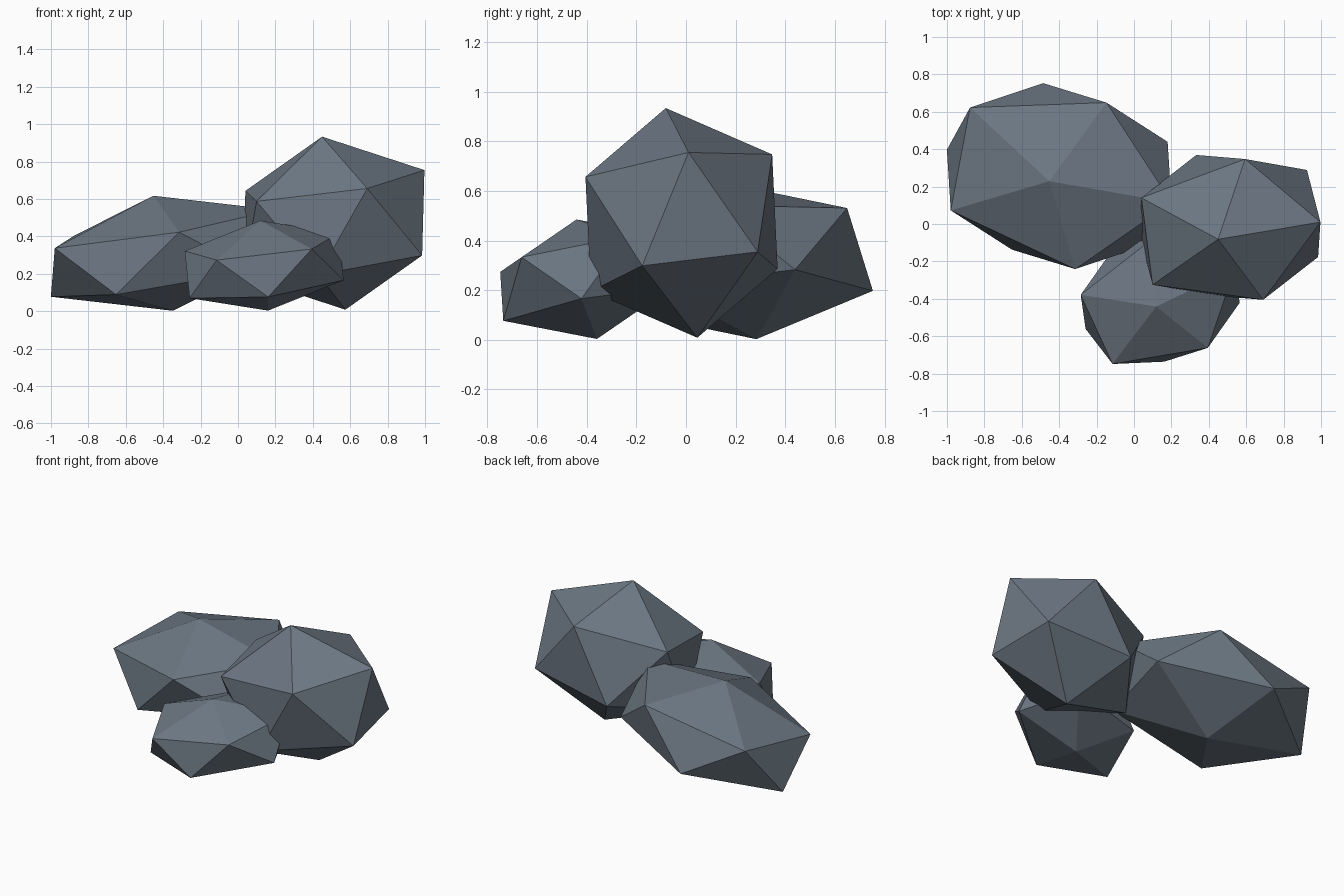
import bpy

# Remove the default cube
cube = bpy.data.objects.get("Cube")
if cube:
    bpy.data.objects.remove(cube, do_unlink=True)

# Single slate colour
slate = bpy.data.materials.new("slate_grey")
colour = (0.15, 0.185, 0.225, 1.0)
slate.diffuse_color = colour
slate.use_nodes = True
bsdf = slate.node_tree.nodes["Principled BSDF"]
bsdf.inputs["Base Color"].default_value = colour
bsdf.inputs["Roughness"].default_value = 0.9

# Every rock shares the same lean and differs in turn
TILT_X, TILT_Y = 0.12, -0.148


def add_rock(name, centre, radii, turn):
    """Faceted boulder: a stretched, tilted icosahedron."""
    bpy.ops.mesh.primitive_ico_sphere_add(
        subdivisions=1, radius=1.0, location=centre,
        rotation=(TILT_X, TILT_Y, turn))
    rock = bpy.context.object
    rock.name = name
    rock.data.name = name
    rock.scale = radii
    rock.data.materials.append(slate)
    bpy.ops.object.shade_flat()
    return rock


# Wide boulder at the back, tall one on the left, low one in front
add_rock("wide_back_rock", (-0.40, 0.256, 0.31), (0.72, 0.536, 0.313), -0.203)
add_rock("tall_left_rock", (0.512, -0.018, 0.471), (0.583, 0.449, 0.471), 0.11)
add_rock("low_front_rock", (0.14, -0.40, 0.244), (0.504, 0.39, 0.245), 0.414)
